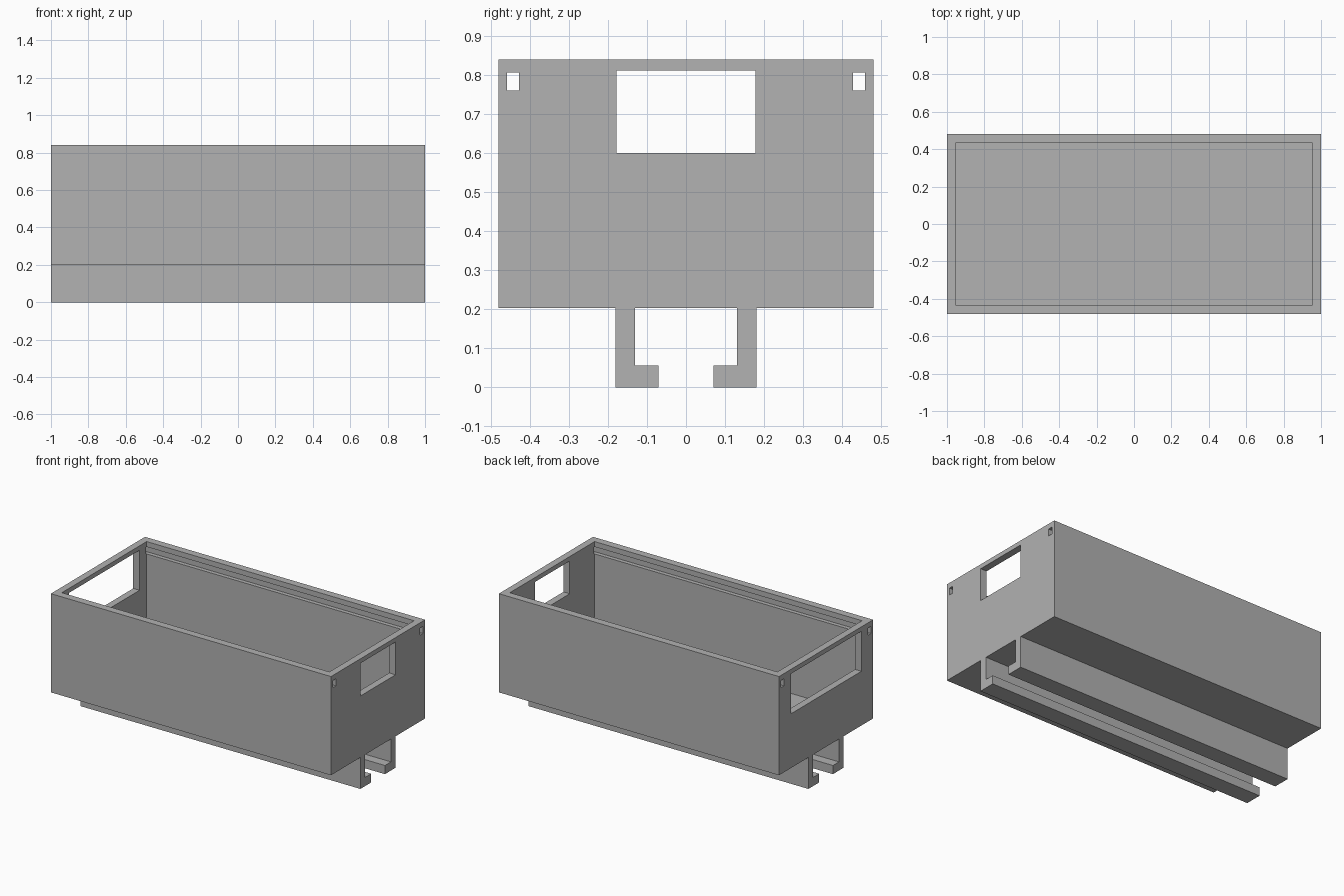
import bpy
import bmesh

default = bpy.data.objects.get("Cube")
if default:
    bpy.data.objects.remove(default, do_unlink=True)

grey = bpy.data.materials.new("plain grey")
grey.use_nodes = True
COLOUR = (0.445, 0.445, 0.445, 1)
grey.diffuse_color = COLOUR
grey.node_tree.nodes["Principled BSDF"].inputs["Base Color"].default_value = COLOUR


def add_object(name, bm):
    bmesh.ops.recalc_face_normals(bm, faces=bm.faces)
    mesh = bpy.data.meshes.new(name)
    bm.to_mesh(mesh)
    bm.free()
    mesh.materials.append(grey)
    obj = bpy.data.objects.new(name, mesh)
    bpy.context.scene.collection.objects.link(obj)
    return obj


def box(name, xs, ys, zs):
    bm = bmesh.new()
    bmesh.ops.create_cube(bm, size=1)
    for v in bm.verts:
        v.co = [a + (b - a) * (c + 0.5) for (a, b), c in zip((xs, ys, zs), v.co)]
    return add_object(name, bm)


def cut(target, cutter):
    """Subtract the cutter, bake the result and drop the cutter."""
    cutter.hide_render = True
    mod = target.modifiers.new("cut", "BOOLEAN")
    mod.operation = "DIFFERENCE"
    mod.solver = "EXACT"
    mod.object = cutter
    bpy.context.view_layer.objects.active = target
    bpy.ops.object.modifier_apply(modifier=mod.name)
    bpy.data.objects.remove(cutter, do_unlink=True)


def extrude_x(name, profile, half_length):
    """Extrude a (y, z) outline along the length."""
    bm = bmesh.new()
    face = bm.faces.new([bm.verts.new((-half_length, y, z)) for y, z in profile])
    moved = bmesh.ops.extrude_face_region(bm, geom=[face])["geom"]
    verts = [g for g in moved if isinstance(g, bmesh.types.BMVert)]
    bmesh.ops.translate(bm, verts=verts, vec=(2 * half_length, 0, 0))
    return add_object(name, bm)


# Open-topped tray
BASE, RIM = 0.203, 0.84
tray = box("tray", (-1, 1), (-0.48, 0.48), (BASE, RIM))
cut(tray, box("cavity", (-0.955, 0.955), (-0.432, 0.432), (0.235, 1)))

# Lid grooves running through both ends
for side in (-1, 1):
    ys = sorted((side * 0.428, side * 0.458))
    cut(tray, box("groove", (-1.1, 1.1), ys, (0.76, 0.806)))

# Small window in one end, wide window in the other
cut(tray, box("small_window", (0.9, 1.1), (-0.178, 0.178), (0.6, 0.811)))
cut(tray, box("wide_window", (-1.1, -0.9), (-0.36, 0.36), (0.553, 0.811)))

# Hooked rails under the floor
hook = [(0.18, 0), (0.18, BASE), (0.131, BASE), (0.131, 0.056), (0.07, 0.056), (0.07, 0)]
for name, side in (("front_rail", -1), ("back_rail", 1)):
    extrude_x(name, [(side * y, z) for y, z in hook], 1)
